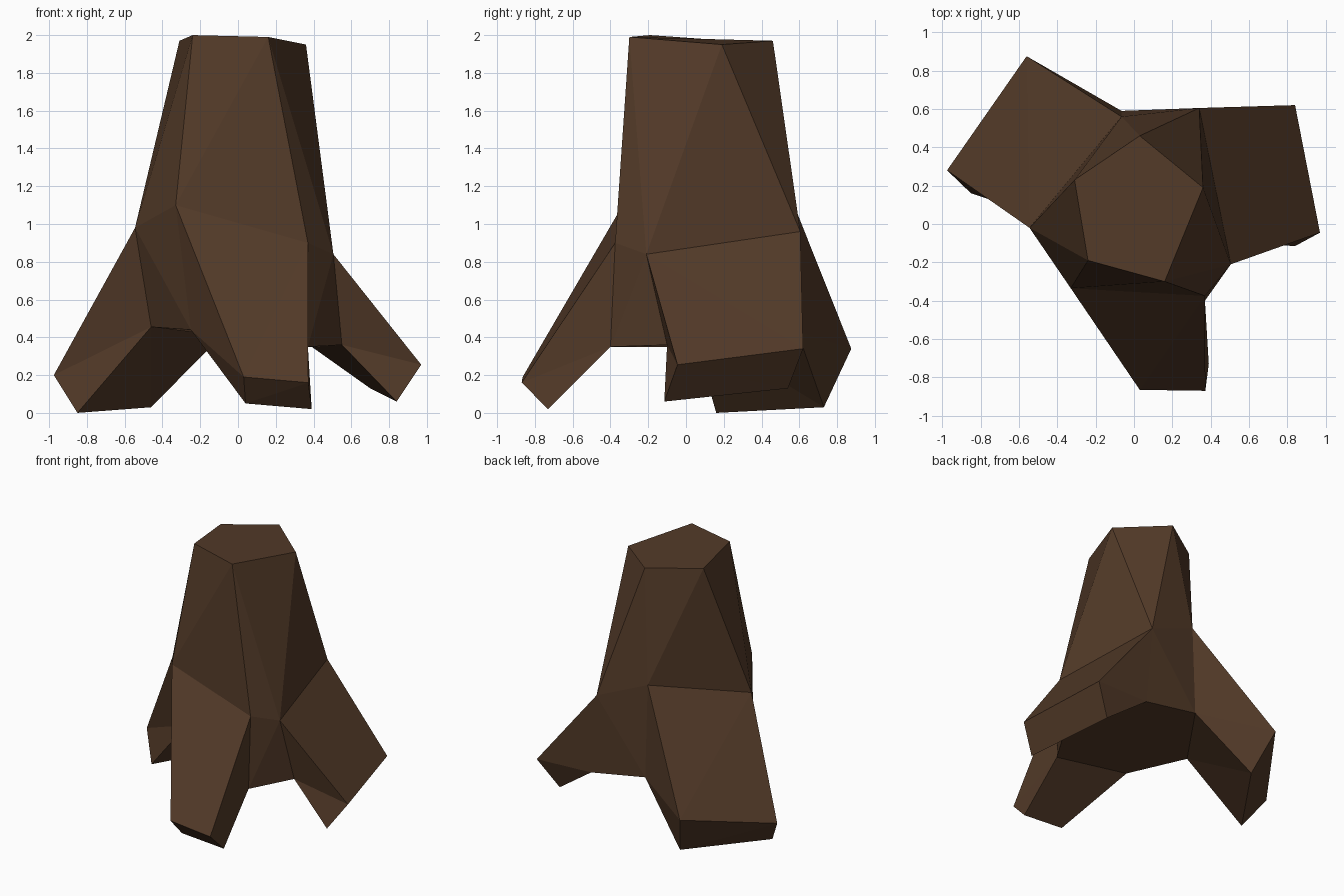
import bpy, bmesh

if "Cube" in bpy.data.objects:
    bpy.data.objects.remove(bpy.data.objects["Cube"])

bark = bpy.data.materials.new("dark brown bark")
bark.diffuse_color = (0.085, 0.042, 0.021, 1)
bark.use_nodes = True
bark.node_tree.nodes["Principled BSDF"].inputs["Base Color"].default_value = bark.diffuse_color

# Cross-sections, counter-clockwise from the left side
CROWN = [(-.24, -.19, 2.0), (.16, -.30, 1.99), (.36, .19, 1.95),
         (.03, .46, 1.97), (-.31, .23, 1.97)]
SHOULDER = [(-.545, -.02, .98), (-.33, -.335, 1.10), (.37, -.375, .90),
            (.505, -.21, .84), (.34, .605, .96), (-.065, .56, 1.13)]
BASE = [(-.46, .03, .455), (-.25, -.38, .44), (.37, -.40, .35),
        (.55, -.10, .36), (.39, .60, .35), (-.065, .59, .43)]
# Root ends: starting ring corner -> upper pair, lower pair
ROOTS = {1: ((.03, -.865, .19), (.372, -.87, .16), (.04, -.74, .05), (.39, -.73, .02)),
         3: ((.97, -.045, .255), (.84, .62, .34), (.84, -.115, .06), (.70, .54, .13)),
         5: ((-.56, .875, .34), (-.975, .28, .20), (-.46, .73, .03), (-.85, .16, 0))}

bm = bmesh.new()


def ring(points):
    return [bm.verts.new(p) for p in points]


crown, shoulder, base = ring(CROWN), ring(SHOULDER), ring(BASE)

# Trunk: six shoulder edges blend into the five-sided cut top
apex = [0, 1, 1, 2, 3, 4]
for i in range(6):
    j = (i + 1) % 6
    bm.faces.new((shoulder[i], shoulder[j], crown[apex[i]]))
    if apex[i] != apex[j]:
        bm.faces.new((shoulder[j], crown[apex[j]], crown[apex[i]]))
bm.faces.new(crown)
bm.faces.new(base[::-1])

# Lower band: plain walls alternate with outward roots
for i in range(6):
    j = (i + 1) % 6
    inner = [base[i], base[j], shoulder[j], shoulder[i]]
    if i not in ROOTS:
        bm.faces.new(inner)
        continue
    ul, ur, ll, lr = ring(ROOTS[i])
    outer = [ll, lr, ur, ul]
    for k in range(4):
        n = (k + 1) % 4
        bm.faces.new((inner[k], inner[n], outer[n], outer[k]))
    bm.faces.new(outer)

quads = [f for f in bm.faces if len(f.verts) == 4]
bmesh.ops.triangulate(bm, faces=quads, quad_method='SHORT_EDGE')
bmesh.ops.recalc_face_normals(bm, faces=bm.faces)

mesh = bpy.data.meshes.new("tree_stump")
bm.to_mesh(mesh)
bm.free()
mesh.materials.append(bark)
stump = bpy.data.objects.new("tree_stump", mesh)
bpy.context.collection.objects.link(stump)
